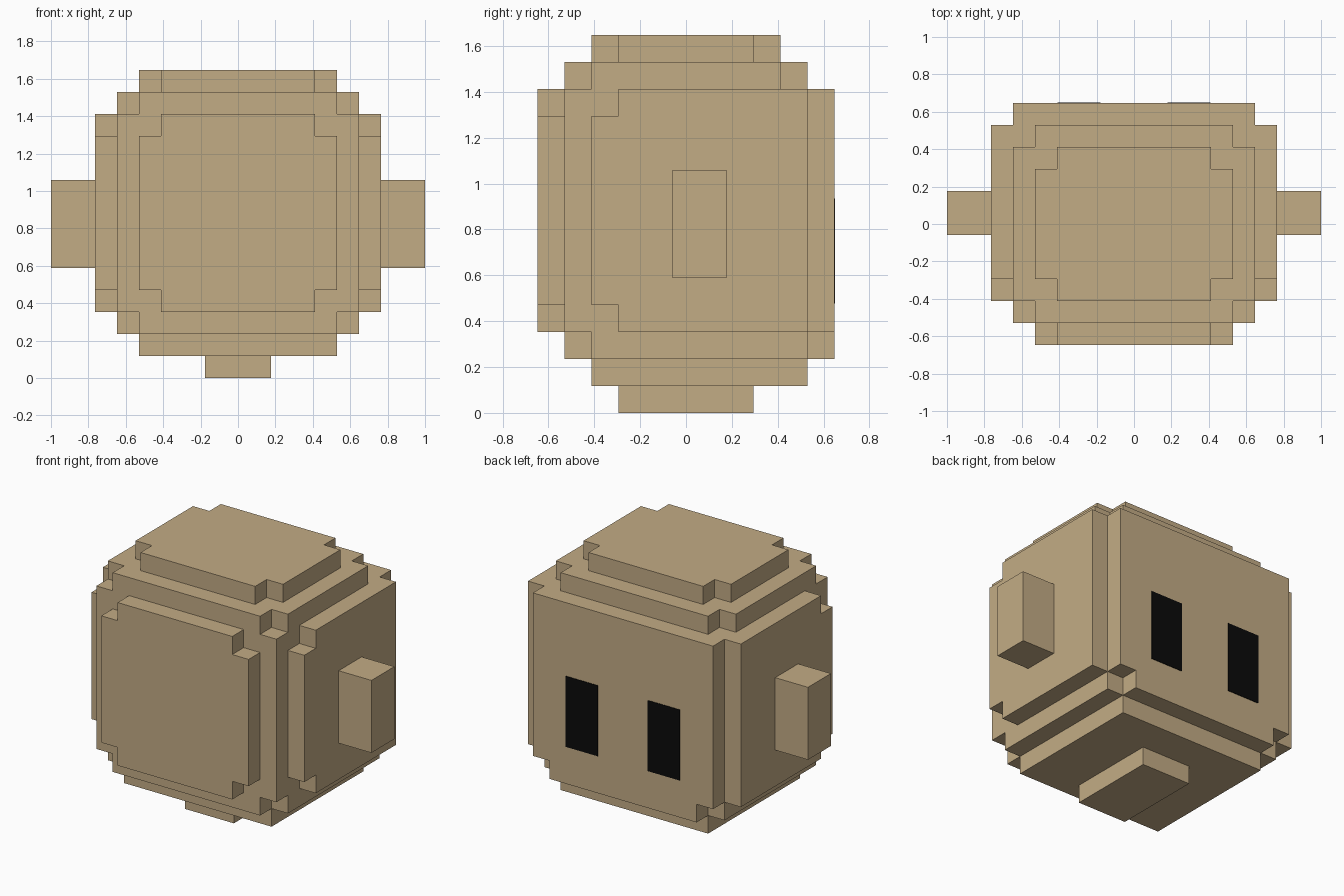
import bpy, bmesh
from mathutils import Vector

if "Cube" in bpy.data.objects:
    bpy.data.objects.remove(bpy.data.objects["Cube"])

U = 2 / 17  # one block


def material(name, rgb):
    m = bpy.data.materials.new(name)
    m.diffuse_color = (*rgb, 1)
    m.use_nodes = True
    m.node_tree.nodes["Principled BSDF"].inputs["Base Color"].default_value = m.diffuse_color
    return m


TAN = material("tan", (0.545, 0.412, 0.235))
BLACK = material("black", (0.003, 0.003, 0.003))


def finish(name, bm, mat):
    bmesh.ops.recalc_face_normals(bm, faces=bm.faces)
    bmesh.ops.scale(bm, vec=(U, U, U), verts=bm.verts)
    mesh = bpy.data.meshes.new(name)
    bm.to_mesh(mesh)
    bm.free()
    mesh.materials.append(mat)
    ob = bpy.data.objects.new(name, mesh)
    bpy.context.collection.objects.link(ob)
    return ob


def box(name, x, y, z, mat):
    bm = bmesh.new()
    bmesh.ops.create_cube(bm, size=1)
    for v in bm.verts:
        v.co = [lo + (c + 0.5) * (hi - lo) for c, (lo, hi) in zip(v.co, (x, y, z))]
    return finish(name, bm, mat)


# Stepped head: slabs as (half width, y from, y to, z from, z to), in blocks
SLABS = [
    (4.5, -3.5, 4.5, 1, 2),      # chin step
    (5.5, -3.5, 4.5, 2, 3),      # jaw, notched corners
    (4.5, -4.5, 5.5, 2, 3),
    (5.5, -4.5, 5.5, 3, 12),     # core
    (6.5, -2.5, 4.5, 3, 12),     # side panels
    (6.5, -3.5, 4.5, 4, 11),
    (3.5, -5.5, -4.5, 3, 12),    # front panel
    (4.5, -5.5, -4.5, 4, 11),
    (5.5, -3.5, 3.5, 12, 13),    # upper step
    (4.5, -4.5, 4.5, 12, 13),
    (4.5, -2.5, 2.5, 13, 14),    # crown
    (3.5, -3.5, 3.5, 13, 14),
]
cells = set()
for w, y0, y1, z0, z1 in SLABS:
    for i in range(int(-w + 0.5), int(w + 0.5)):
        for j in range(int(y0 + 0.5), int(y1 + 0.5)):
            for k in range(z0, z1):
                cells.add((i, j, k))

# Keep only the outer skin of the blocks
bm = bmesh.new()
corner = {}


def vert(p):
    key = tuple(round(c * 2) for c in p)
    if key not in corner:
        corner[key] = bm.verts.new(p)
    return corner[key]


for c in cells:
    centre = Vector((c[0], c[1], c[2] + 0.5))
    for axis in range(3):
        for s in (-1, 1):
            n = [0, 0, 0]
            n[axis] = s
            if (c[0] + n[0], c[1] + n[1], c[2] + n[2]) in cells:
                continue
            a, b = Vector(), Vector()
            a[(axis + 1) % 3] = 0.5
            b[(axis + 2) % 3] = 0.5 * s
            f = centre + Vector(n) * 0.5
            bm.faces.new([vert(p) for p in (f - a - b, f + a - b, f + a + b, f - a + b)])
bmesh.ops.dissolve_limit(bm, angle_limit=0.01, verts=bm.verts, edges=bm.edges)
finish("head", bm, TAN)

# Neck
box("neck", (-1.5, 1.5), (-2.5, 2.5), (0, 1), TAN)

# Ears and eyes, one per side
for side, s in (("left", -1), ("right", 1)):
    box(side + "_ear", sorted((6.5 * s, 8.5 * s)), (-0.5, 1.5), (5, 9), TAN)
    eye = box(side + "_eye", sorted((1.52 * s, 3.48 * s)), (5.49, 5.53), (4.05, 7.95), BLACK)
